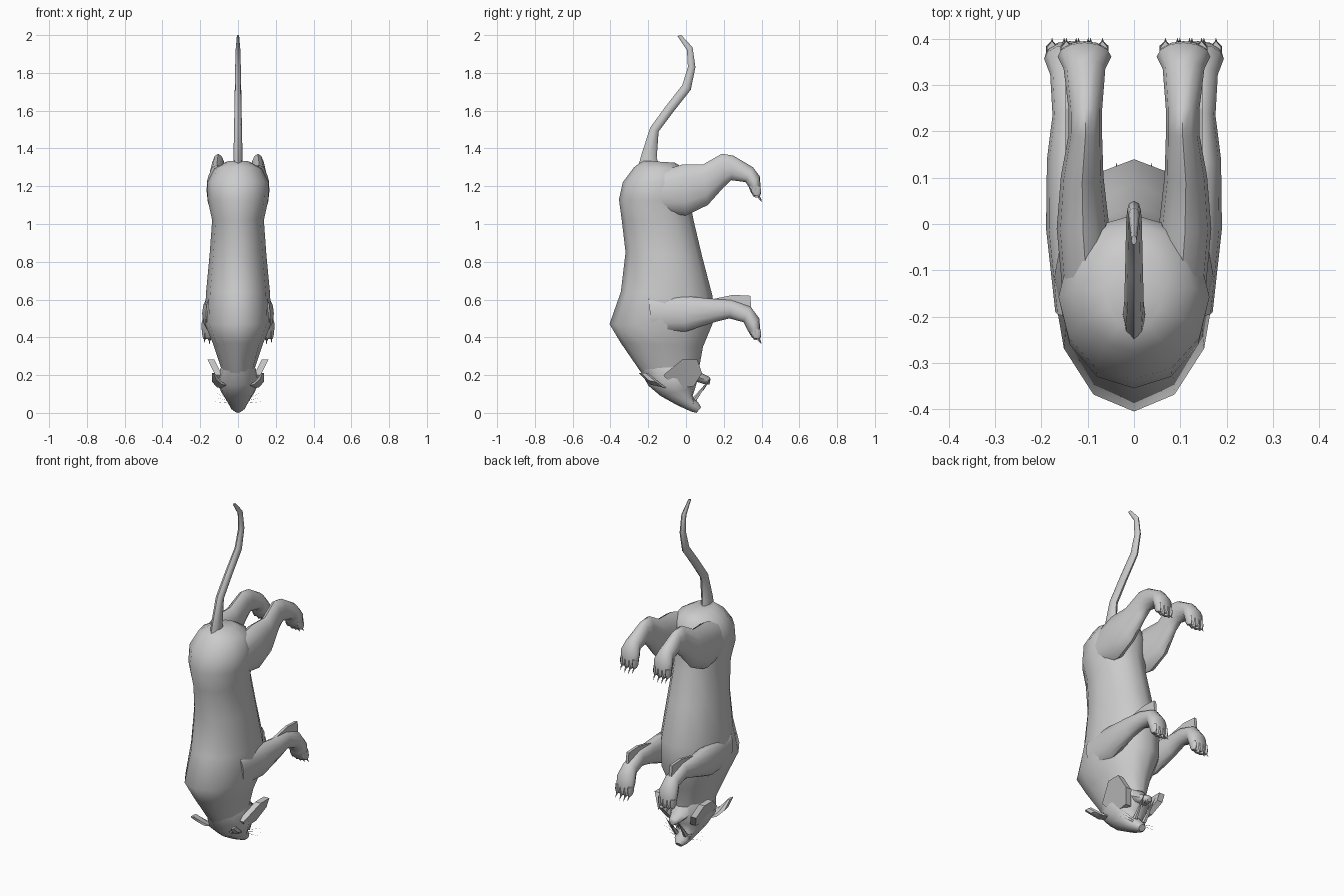
import bpy, math
from mathutils import Vector

grey = bpy.data.materials.new("plain grey")
grey.diffuse_color = (0.6, 0.6, 0.6, 1)


def make(name, verts, faces, smooth=50):
    me = bpy.data.meshes.new(name)
    me.from_pydata(verts, [], faces)
    me.materials.append(grey)
    ob = bpy.data.objects.new(name, me)
    bpy.context.collection.objects.link(ob)
    bpy.ops.object.select_all(action='DESELECT')
    ob.select_set(True)
    bpy.context.view_layer.objects.active = ob
    bpy.ops.object.mode_set(mode='EDIT')
    bpy.ops.mesh.select_all(action='SELECT')
    bpy.ops.mesh.normals_make_consistent(inside=False)
    bpy.ops.object.mode_set(mode='OBJECT')
    if smooth:
        bpy.ops.object.shade_smooth_by_angle(angle=math.radians(smooth))
    return ob


def loft(name, stations, n=12):
    """Each station: one edge (y, z), opposite edge (y, z), centre x, half width."""
    verts, faces = [], []
    for ya, za, yb, zb, xc, hw in stations:
        for i in range(n):
            t = 2 * math.pi * i / n
            c, s = math.cos(t) / 2, math.sin(t)
            verts.append((xc + s * hw, (ya + yb) / 2 + c * (ya - yb),
                          (za + zb) / 2 + c * (za - zb)))
    for k in range(len(stations) - 1):
        for i in range(n):
            j = (i + 1) % n
            faces.append((k*n + i, k*n + j, (k+1)*n + j, (k+1)*n + i))
    faces.append(tuple(range(n)))
    faces.append(tuple(range((len(stations) - 1) * n, len(stations) * n)))
    return make(name, verts, faces)


def spike(name, base, tip, r, n=5):
    a, b = Vector(base), Vector(tip)
    d = (b - a).normalized()
    u = d.orthogonal().normalized()
    w = d.cross(u)
    vs = [a + r * (math.cos(6.2832*i/n) * u + math.sin(6.2832*i/n) * w) for i in range(n)]
    make(name, vs + [b], [tuple(range(n))] + [(i, (i+1) % n, n) for i in range(n)], 0)


# Torso from rump to neck
loft("torso", [
    (-0.23, 1.335, -0.06, 1.325, 0, 0.06),
    (-0.275, 1.30, 0.0, 1.29, 0, 0.125),
    (-0.335, 1.22, 0.02, 1.22, 0, 0.163),
    (-0.355, 1.13, 0.02, 1.12, 0, 0.16),
    (-0.34, 1.02, 0.04, 1.02, 0, 0.137),
    (-0.32, 0.85, 0.085, 0.83, 0, 0.15),
    (-0.345, 0.64, 0.14, 0.62, 0, 0.17),
    (-0.405, 0.47, 0.14, 0.47, 0, 0.175),
    (-0.345, 0.37, 0.09, 0.35, 0, 0.13),
    (-0.235, 0.21, 0.07, 0.24, 0, 0.085)])

# Tail
loft("tail", [
    (-0.26, 1.28, -0.13, 1.28, 0, 0.025),
    (-0.235, 1.37, -0.155, 1.35, 0, 0.024),
    (-0.19, 1.51, -0.145, 1.49, 0, 0.021),
    (-0.11, 1.62, -0.07, 1.59, 0, 0.019),
    (-0.02, 1.735, 0.025, 1.71, 0, 0.017),
    (0.01, 1.83, 0.05, 1.83, 0, 0.015),
    (0.005, 1.92, 0.035, 1.935, 0, 0.012),
    (-0.045, 1.995, -0.025, 2.0, 0, 0.006)], 8)

# Skull and muzzle
loft("head", [
    (-0.25, 0.24, 0.06, 0.27, 0, 0.085),
    (-0.20, 0.145, 0.07, 0.21, 0, 0.115),
    (-0.135, 0.09, 0.05, 0.135, 0, 0.09),
    (-0.045, 0.04, 0.035, 0.09, 0, 0.06),
    (0.025, 0.008, 0.065, 0.055, 0, 0.04),
    (0.055, 0.0, 0.08, 0.03, 0, 0.02)])
loft("lower_jaw", [
    (-0.01, 0.17, 0.05, 0.26, 0, 0.07),
    (0.055, 0.165, 0.085, 0.21, 0, 0.05),
    (0.105, 0.15, 0.125, 0.19, 0, 0.03),
    (0.125, 0.15, 0.13, 0.18, 0, 0.015)], 8)

for s, side in ((-1, "left"), (1, "right")):
    # Cheek ruff plate, flaring towards the neck
    outline = [(-0.12, 0.2), (-0.02, 0.282), (0.06, 0.282), (0.085, 0.21),
               (0.04, 0.14), (-0.06, 0.13)]
    outer = [(s * (0.085 + 0.5 * (z - 0.13)), y, z) for y, z in outline]
    inner = [(x - s * 0.035, y, z) for x, y, z in outer]
    m = len(outline)
    make(side + "_cheek_ruff", outer + inner,
         [tuple(range(m)), tuple(range(m, 2*m))] +
         [(i, (i+1) % m, (i+1) % m + m, i + m) for i in range(m)], 0)
    # Ear
    loft(side + "_ear", [(-0.19, 0.15, -0.1, 0.13, s*0.085, 0.03),
                         (-0.215, 0.175, -0.14, 0.16, s*0.115, 0.025),
                         (-0.25, 0.21, -0.2, 0.21, s*0.13, 0.008)], 6)
    # Sabre teeth, lower fangs and whiskers
    spike(side + "_sabre", (s*0.03, 0.045, 0.07), (s*0.038, 0.135, 0.19), 0.013)
    spike(side + "_lower_fang", (s*0.02, 0.11, 0.16), (s*0.022, 0.09, 0.115), 0.007)
    for k in range(3):
        spike(side + "_whisker", (s*0.035, 0.04, 0.05 + 0.01*k),
              (s*0.13, 0.03, 0.06 + 0.025*k), 0.0012, 3)

    # Hind leg: thigh, hock and paw
    loft(side + "_hind_leg", [
        (-0.16, 1.27, -0.12, 1.06, s*0.10, 0.055),
        (-0.02, 1.315, 0.0, 1.045, s*0.11, 0.057),
        (0.09, 1.315, 0.115, 1.10, s*0.112, 0.046),
        (0.19, 1.372, 0.20, 1.195, s*0.105, 0.036),
        (0.25, 1.362, 0.24, 1.232, s*0.105, 0.036),
        (0.355, 1.30, 0.315, 1.222, s*0.107, 0.045),
        (0.392, 1.25, 0.33, 1.20, s*0.107, 0.058),
        (0.395, 1.17, 0.345, 1.165, s*0.107, 0.052),
        (0.39, 1.15, 0.36, 1.148, s*0.107, 0.035)])
    # Foreleg: shoulder, wrist and paw
    loft(side + "_foreleg", [
        (-0.20, 0.62, -0.18, 0.43, s*0.135, 0.035),
        (-0.02, 0.62, 0.0, 0.43, s*0.142, 0.048),
        (0.13, 0.605, 0.15, 0.48, s*0.147, 0.041),
        (0.24, 0.60, 0.23, 0.50, s*0.14, 0.036),
        (0.34, 0.565, 0.305, 0.48, s*0.138, 0.043),
        (0.388, 0.50, 0.325, 0.44, s*0.138, 0.056),
        (0.395, 0.42, 0.345, 0.405, s*0.138, 0.052),
        (0.39, 0.395, 0.36, 0.39, s*0.138, 0.035)])
    # Pointed fringe behind the wrist
    fringe = [(0.13, 0.60), (0.25, 0.625), (0.34, 0.62), (0.345, 0.56), (0.22, 0.56)]
    vs = [(s*0.14 + d, y, z) for d in (-0.008, 0.008) for y, z in fringe]
    make(side + "_wrist_fringe", vs, [(0, 1, 2, 3, 4), (5, 6, 7, 8, 9)] +
         [(i, (i+1) % 5, (i+1) % 5 + 5, i + 5) for i in range(5)], 0)
    # Toes and claws
    for part, xc, z0 in (("hind", 0.107, 1.17), ("fore", 0.138, 0.415)):
        for k in range(4):
            x = s * xc + (k - 1.5) * 0.026
            z = z0 - (0.008 if k in (1, 2) else 0)
            loft(f"{side}_{part}_toe", [
                (0.395, z + 0.03, 0.34, z + 0.03, x, 0.013),
                (0.397, z, 0.347, z, x, 0.015),
                (0.39, z - 0.022, 0.36, z - 0.02, x, 0.009)], 6)
            spike(f"{side}_{part}_claw", (x, 0.378, z - 0.012), (x, 0.403, z - 0.048), 0.007)
